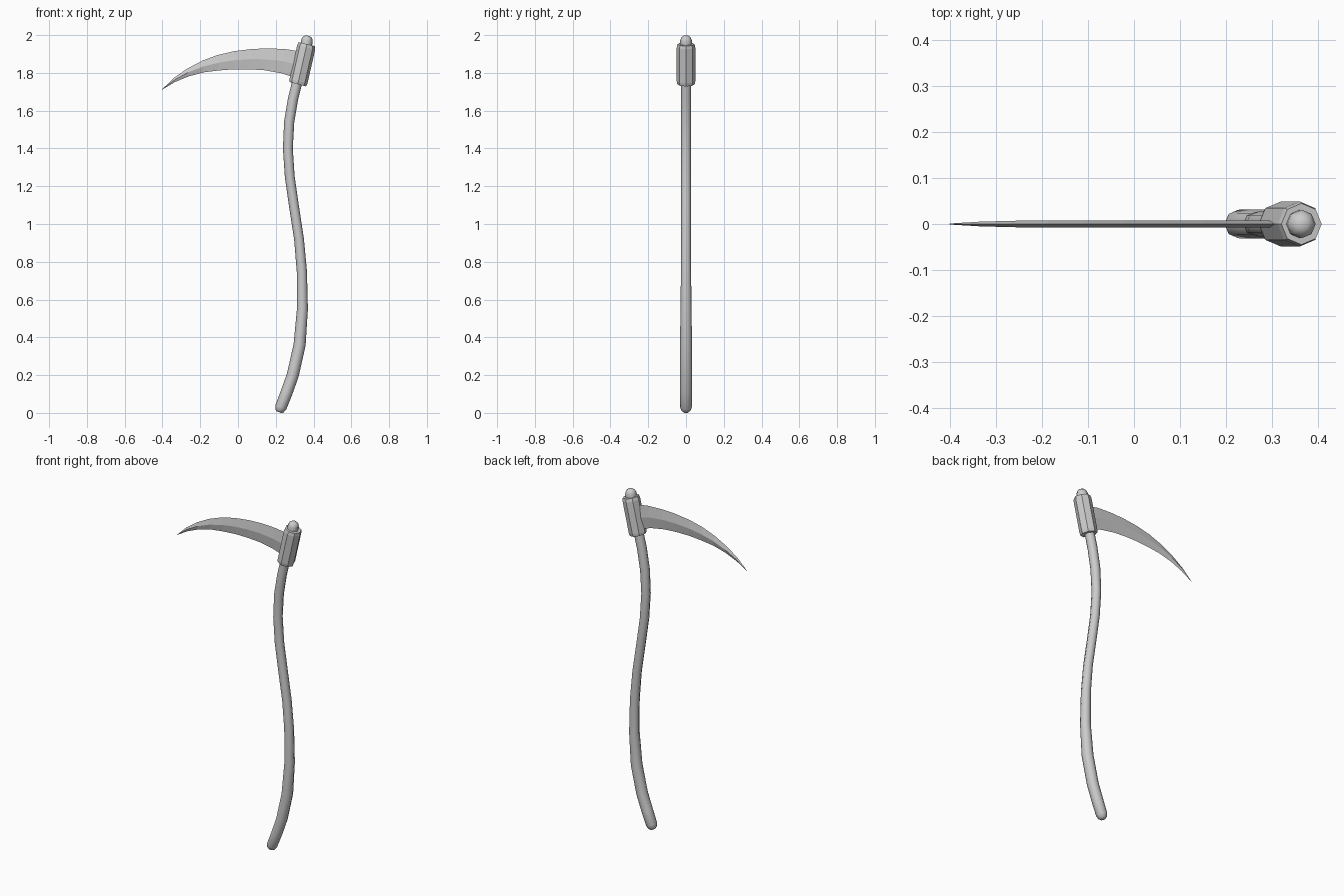
import bpy, bmesh, math
from mathutils import Vector

if "Cube" in bpy.data.objects:
    bpy.data.objects.remove(bpy.data.objects["Cube"])


def make_object(name, bm, smooth_angle=None):
    bmesh.ops.recalc_face_normals(bm, faces=bm.faces[:])
    mesh = bpy.data.meshes.new(name)
    bm.to_mesh(mesh)
    bm.free()
    ob = bpy.data.objects.new(name, mesh)
    bpy.context.collection.objects.link(ob)
    if smooth_angle:
        bpy.ops.object.select_all(action='DESELECT')
        bpy.context.view_layer.objects.active = ob
        ob.select_set(True)
        bpy.ops.object.shade_smooth_by_angle(angle=math.radians(smooth_angle))
    return ob


def skin(bm, rings):
    # Bridge matching closed rings and cap both ends
    rows = [[bm.verts.new(p) for p in ring] for ring in rings]
    n = len(rows[0])
    for a, b in zip(rows, rows[1:]):
        for i in range(n):
            bm.faces.new((a[i], a[(i + 1) % n], b[(i + 1) % n], b[i]))
    bm.faces.new(rows[0])
    bm.faces.new(rows[-1])


def tube(name, path, sides=8, smooth_angle=None):
    # path: (x, z, radius); rings stand square to the path in the xz plane
    rings = []
    for i, (x, z, r) in enumerate(path):
        a, b = path[max(i - 1, 0)], path[min(i + 1, len(path) - 1)]
        side = Vector((b[1] - a[1], 0, a[0] - b[0])).normalized()
        ring = []
        for k in range(sides):
            t = 2 * math.pi * k / sides
            ring.append(Vector((x, 0, z)) + side * r * math.cos(t)
                        + Vector((0, r * math.sin(t), 0)))
        rings.append(ring)
    bm = bmesh.new()
    skin(bm, rings)
    return make_object(name, bm, smooth_angle)


# Curved wooden shaft with rounded butt
tube("handle", [
    (0.217, 0.004, 0.014), (0.220, 0.012, 0.024), (0.227, 0.03, 0.031),
    (0.258, 0.11, 0.032), (0.290, 0.20, 0.032), (0.326, 0.36, 0.032),
    (0.341, 0.55, 0.029), (0.338, 0.75, 0.027), (0.323, 0.92, 0.026),
    (0.297, 1.09, 0.026), (0.274, 1.25, 0.026), (0.264, 1.40, 0.026),
    (0.271, 1.54, 0.027), (0.291, 1.66, 0.027), (0.320, 1.78, 0.027),
    (0.350, 1.90, 0.028), (0.361, 1.945, 0.031), (0.365, 1.972, 0.031),
    (0.367, 1.988, 0.025), (0.368, 1.997, 0.012)], smooth_angle=50)

# Eight-sided metal collar
tube("collar", [(0.316, 1.74, 0.046), (0.320, 1.755, 0.049),
                (0.361, 1.935, 0.049), (0.365, 1.952, 0.045)])

# Curved blade: diamond section, (x_top, z_top, x_bottom, z_bottom, half thickness)
stations = [
    (0.33, 1.913, 0.315, 1.770, 0.008), (0.25, 1.926, 0.23, 1.798, 0.008),
    (0.155, 1.930, 0.14, 1.814, 0.008), (0.07, 1.926, 0.06, 1.819, 0.008),
    (-0.02, 1.915, -0.02, 1.819, 0.008), (-0.11, 1.894, -0.10, 1.813, 0.008),
    (-0.19, 1.864, -0.18, 1.803, 0.008), (-0.27, 1.822, -0.26, 1.782, 0.007),
    (-0.34, 1.773, -0.335, 1.751, 0.005), (-0.402, 1.713, -0.402, 1.711, 0.001)]
rings = []
for xt, zt, xb, zb, h in stations:
    xm, zm = (xt + xb) / 2, (zt + zb) / 2
    rings.append([(xt, 0, zt), (xm, -h, zm), (xb, 0, zb), (xm, h, zm)])
bm = bmesh.new()
skin(bm, rings)
make_object("blade", bm)
